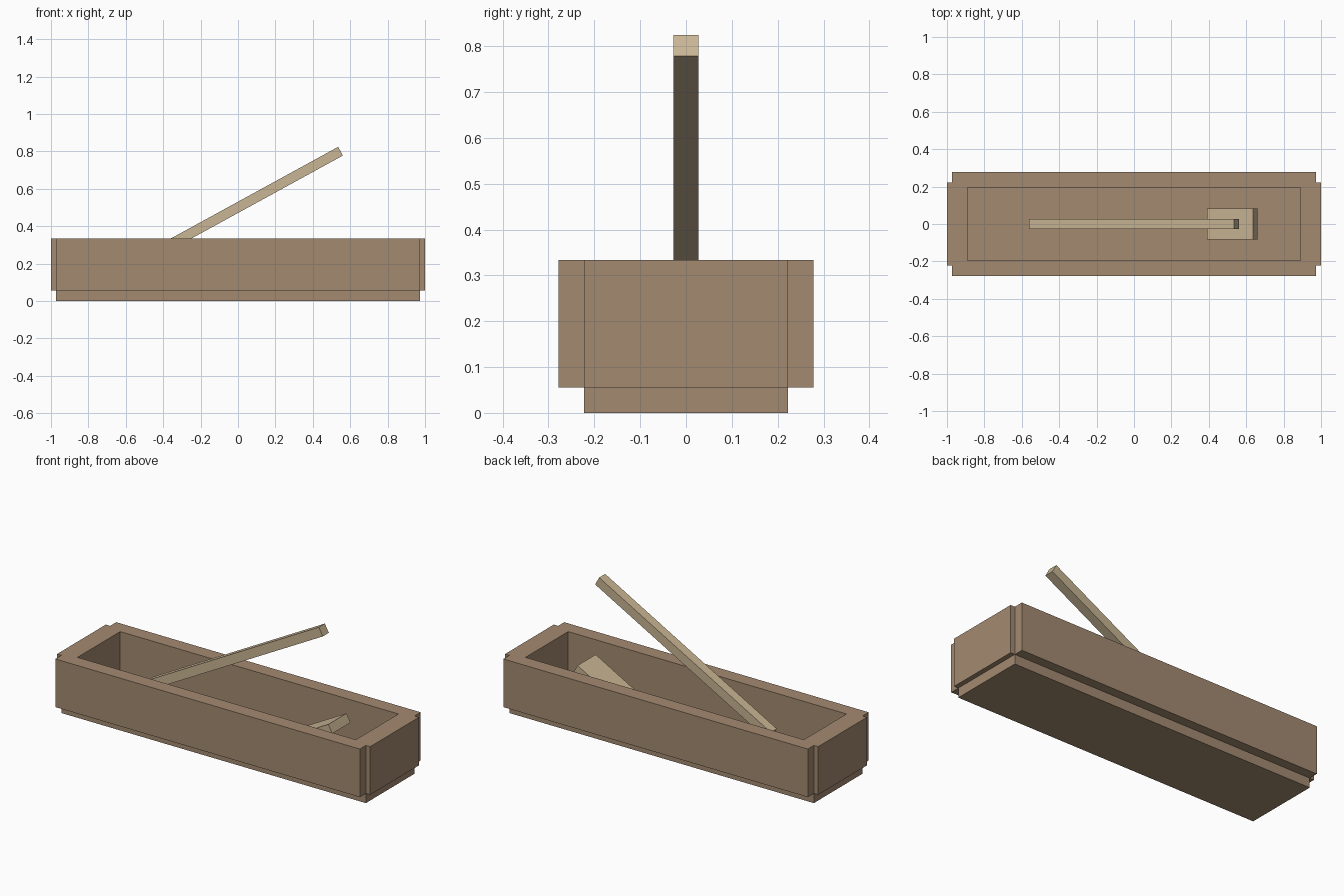
import bpy
import math

cube = bpy.data.objects.get("Cube")
if cube:
    bpy.data.objects.remove(cube, do_unlink=True)


def make_material(name, colour):
    mat = bpy.data.materials.new(name)
    mat.use_nodes = True
    mat.diffuse_color = colour
    mat.node_tree.nodes["Principled BSDF"].inputs["Base Color"].default_value = colour
    return mat


brown_wood = make_material("brown_wood", (0.37, 0.255, 0.165, 1))
pale_wood = make_material("pale_wood", (0.58, 0.46, 0.295, 1))


def box(name, centre, size, mat, tilt=0.0):
    """Flat-faced board, tilted about the y axis."""
    bpy.ops.mesh.primitive_cube_add(size=1, location=centre, rotation=(0, tilt, 0))
    obj = bpy.context.object
    obj.name = name
    obj.scale = size
    bpy.ops.object.transform_apply(location=False, rotation=False, scale=True)
    obj.data.materials.append(mat)
    return obj


# Trough: floor board, two long walls, two end walls
U = 1 / 18
wall_z, wall_h = 3.5 * U, 5 * U
box("trough_floor", (0, 0, U), (35 * U, 8 * U, 2 * U), brown_wood)
for side, word in ((-1, "front"), (1, "back")):
    box(word + "_wall", (0, side * 4.25 * U, wall_z),
        (35 * U, 1.5 * U, wall_h), brown_wood)
for side, word in ((-1, "right"), (1, "left")):
    box(word + "_end_wall", (side * 17 * U, 0, wall_z),
        (2 * U, 8 * U, wall_h), brown_wood)

# Tilted stick leaning out of the trough, and a short paddle parallel to it
tilt = -math.radians(28.7)
box("stick", (0.0, 0, 0.501), (1.25, 0.055, 0.053), pale_wood, tilt)
box("paddle", (0.525, 0, 0.221), (0.28, 0.166, 0.053), pale_wood, tilt)
